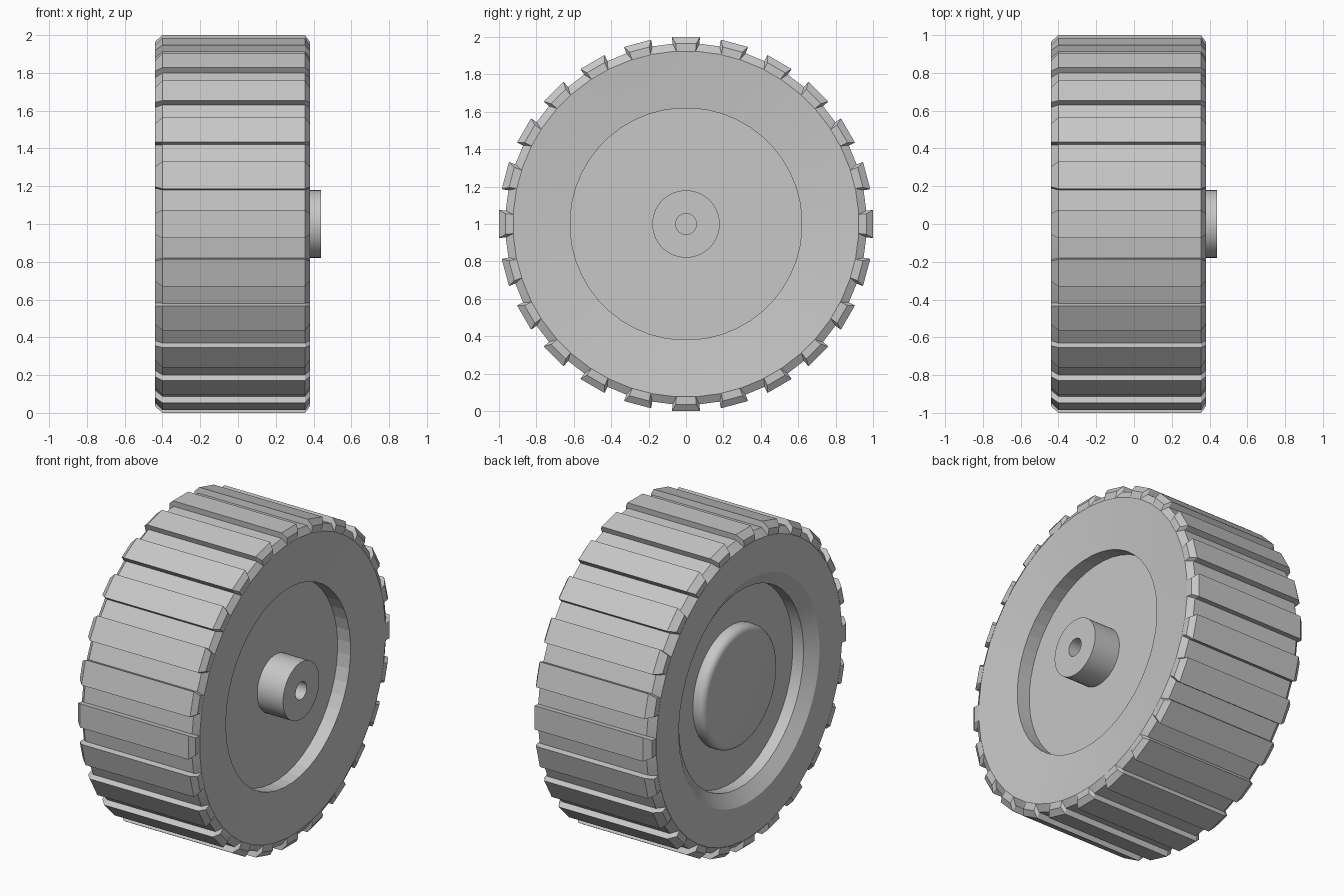
import bpy
import bmesh
from math import cos, sin, pi, radians

LUGS = 24
AXLE = 1.0  # height of the wheel axis

cube = bpy.data.objects.get("Cube")
if cube:
    bpy.data.objects.remove(cube, do_unlink=True)

grey = bpy.data.materials.new("plain_grey")
grey.use_nodes = True
grey.diffuse_color = (0.57, 0.57, 0.57, 1)
grey.node_tree.nodes["Principled BSDF"].inputs["Base Color"].default_value = (0.57, 0.57, 0.57, 1)


def finish(bm, name):
    bmesh.ops.recalc_face_normals(bm, faces=bm.faces)
    mesh = bpy.data.meshes.new(name)
    bm.to_mesh(mesh)
    bm.free()
    mesh.materials.append(grey)
    obj = bpy.data.objects.new(name, mesh)
    bpy.context.collection.objects.link(obj)
    return obj


def lathe(name, profile, segments, closed=False):
    """Turn (x, radius) points about the axle; open profiles get end caps."""
    bm = bmesh.new()
    rings = []
    for x, r in profile:
        angles = [(i + 0.5) * 2 * pi / segments for i in range(segments)]
        rings.append([bm.verts.new((x, r * sin(a), AXLE + r * cos(a))) for a in angles])
    pairs = list(zip(rings, rings[1:]))
    if closed:
        pairs.append((rings[-1], rings[0]))
    else:
        bm.faces.new(rings[0])
        bm.faces.new(rings[-1])
    for a, b in pairs:
        for i in range(segments):
            j = (i + 1) % segments
            bm.faces.new((a[i], a[j], b[j], b[i]))
    obj = finish(bm, name)
    bpy.ops.object.select_all(action='DESELECT')
    obj.select_set(True)
    bpy.context.view_layer.objects.active = obj
    bpy.ops.object.shade_smooth_by_angle(angle=radians(25))
    return obj


# Tyre: dished outer wall, flat inner wall with a bevelled opening
tyre = lathe("tyre", [
    (0.355, 0.967), (0.38, 0.925), (0.365, 0.78), (0.35, 0.62),
    (0.24, 0.62), (-0.29, 0.62), (-0.385, 0.62),
    (-0.44, 0.70), (-0.44, 0.925), (-0.40, 0.967)], LUGS * 2, closed=True)
for face in tyre.data.polygons:  # flat grooves between the lugs
    if face.center.x ** 2 < 0.1 and abs(face.normal.x) < 0.1:
        face.use_smooth = False

# Wheel disc, axle boss with a bore, and the rounded cap on the inner side
lathe("wheel_disc", [(0.26, 0.622), (-0.31, 0.622)], LUGS * 2)
lathe("axle_boss", [(0.25, 0.18), (0.44, 0.18), (0.44, 0.055), (0.25, 0.055)], 48, closed=True)
cap = [(-0.30, 0.375), (-0.345, 0.375)]
for step in range(1, 6):
    a = step * pi / 10
    cap.append((-0.345 - 0.04 * sin(a), 0.335 + 0.04 * cos(a)))
lathe("inner_cap", cap, 48)

# Tread lugs: straight bars with tapered, chamfered ends
SECTIONS = [  # x, outer radius, inner radius, half width
    (-0.44, 0.965, 0.925, 0.055), (-0.40, 1.0, 0.94, 0.075),
    (0.355, 1.0, 0.94, 0.075), (0.38, 0.965, 0.925, 0.055)]
bm = bmesh.new()
for n in range(LUGS):
    t = n * 2 * pi / LUGS
    loops = []
    for x, outer, inner, w in SECTIONS:
        corners = [(-w, outer), (w, outer), (w * 0.93, inner), (-w * 0.93, inner)]
        loops.append([bm.verts.new((x, s * cos(t) + r * sin(t),
                                    AXLE - s * sin(t) + r * cos(t))) for s, r in corners])
    for a, b in zip(loops, loops[1:]):
        for i in range(4):
            j = (i + 1) % 4
            bm.faces.new((a[i], a[j], b[j], b[i]))
    bm.faces.new(loops[0])
    bm.faces.new(loops[-1])
finish(bm, "tread_lugs")
